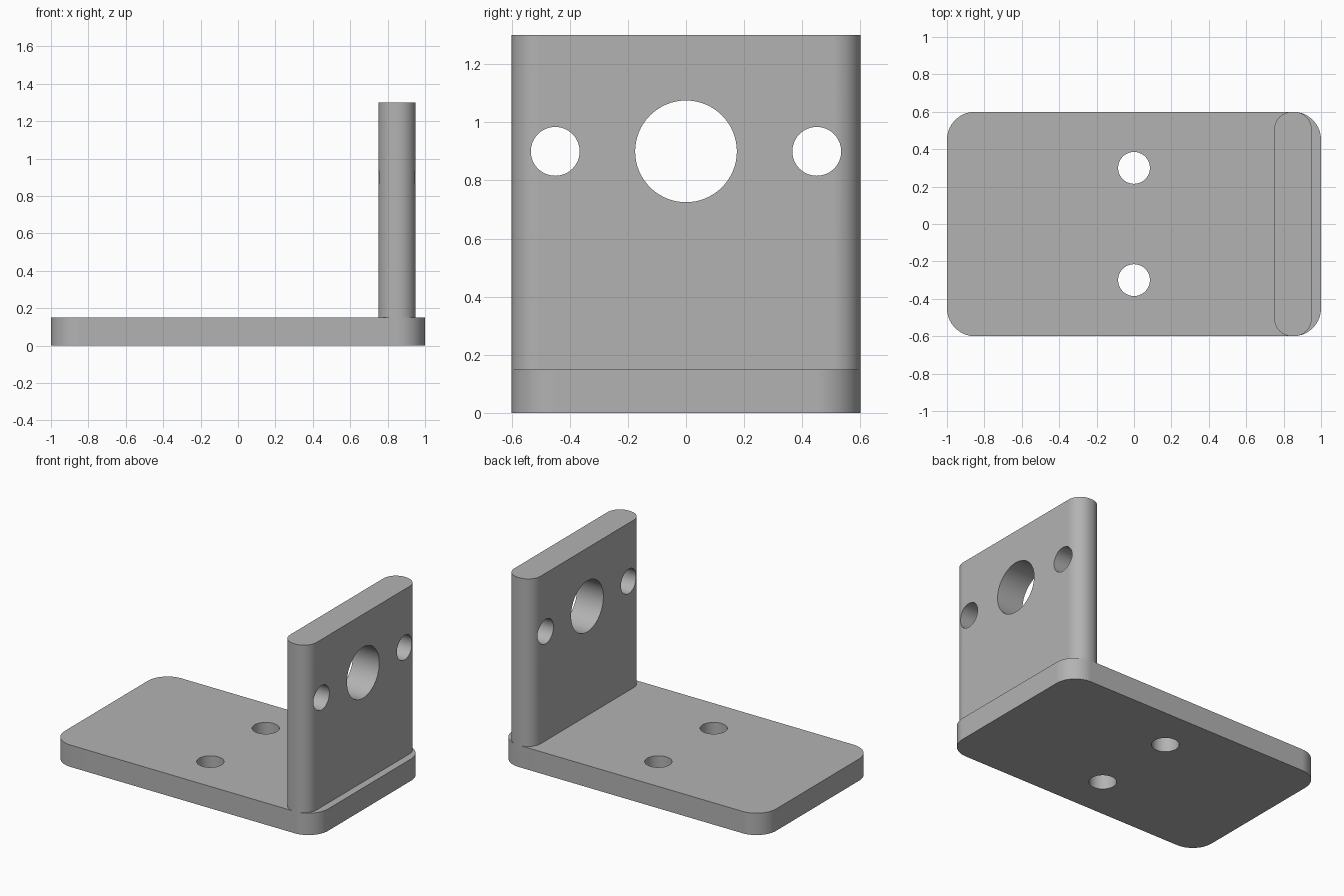
import bpy
import math
from mathutils import Matrix

if "Cube" in bpy.data.objects:
    bpy.data.objects.remove(bpy.data.objects["Cube"], do_unlink=True)

grey = bpy.data.materials.new("plain grey")
grey.use_nodes = True
colour = (0.45, 0.45, 0.45, 1)
grey.diffuse_color = colour
grey.node_tree.nodes["Principled BSDF"].inputs["Base Color"].default_value = colour

ARC_STEPS = 16


def rounded_slab(name, centre_x, size_x, size_y, z0, z1, radius):
    """Upright prism with a rounded rectangle as its outline."""
    outline = []
    corners = ((1, 1), (-1, 1), (-1, -1), (1, -1))
    for quarter, (sx, sy) in enumerate(corners):
        for step in range(ARC_STEPS + 1):
            a = (quarter + step / ARC_STEPS) * math.pi / 2
            outline.append((centre_x + sx * (size_x / 2 - radius) + radius * math.cos(a),
                            sy * (size_y / 2 - radius) + radius * math.sin(a)))
    n = len(outline)
    verts = [(x, y, z) for z in (z0, z1) for x, y in outline]
    faces = [tuple(reversed(range(n))), tuple(range(n, 2 * n))]
    faces += [(i, (i + 1) % n, n + (i + 1) % n, n + i) for i in range(n)]
    mesh = bpy.data.meshes.new(name)
    mesh.from_pydata(verts, [], faces)
    mesh.materials.append(grey)
    obj = bpy.data.objects.new(name, mesh)
    bpy.context.collection.objects.link(obj)
    return obj


def drill(obj, location, radius, axis):
    """Cut a round through-hole along the given axis."""
    turn = (0, math.pi / 2, 0) if axis == "X" else (0, 0, 0)
    bpy.ops.mesh.primitive_cylinder_add(vertices=64, radius=radius, depth=0.6,
                                        location=location, rotation=turn)
    cutter = bpy.context.object
    cutter.name = "hole_cutter"
    cutter.hide_render = True
    cutter.data.materials.append(grey)
    cut = obj.modifiers.new("hole", "BOOLEAN")
    cut.operation = "DIFFERENCE"
    cut.solver = "EXACT"
    cut.object = cutter
    bpy.context.view_layer.objects.active = obj
    bpy.ops.object.modifier_apply(modifier=cut.name)
    bpy.data.objects.remove(cutter, do_unlink=True)


def finish(obj):
    """Smooth the round walls and keep the rims crisp and the flats flat."""
    bpy.ops.object.select_all(action="DESELECT")
    obj.select_set(True)
    bpy.context.view_layer.objects.active = obj
    bpy.ops.object.shade_smooth_by_angle(angle=math.radians(30))
    weighted = obj.modifiers.new("flat faces", "WEIGHTED_NORMAL")
    weighted.keep_sharp = True


# Base plate with two mounting holes
base = rounded_slab("base_plate", 0, 2.0, 1.2, 0, 0.15, 0.15)
for side in (-1, 1):
    drill(base, (0, side * 0.3, 0.08), 0.085, "Z")
finish(base)

# Upright plate with a large bore and two screw holes
upright = rounded_slab("upright_plate", 0.85, 0.2, 1.2, 0.15, 1.3, 0.095)
drill(upright, (0.85, 0, 0.9), 0.175, "X")
for side in (-1, 1):
    drill(upright, (0.85, side * 0.45, 0.9), 0.084, "X")
finish(upright)
